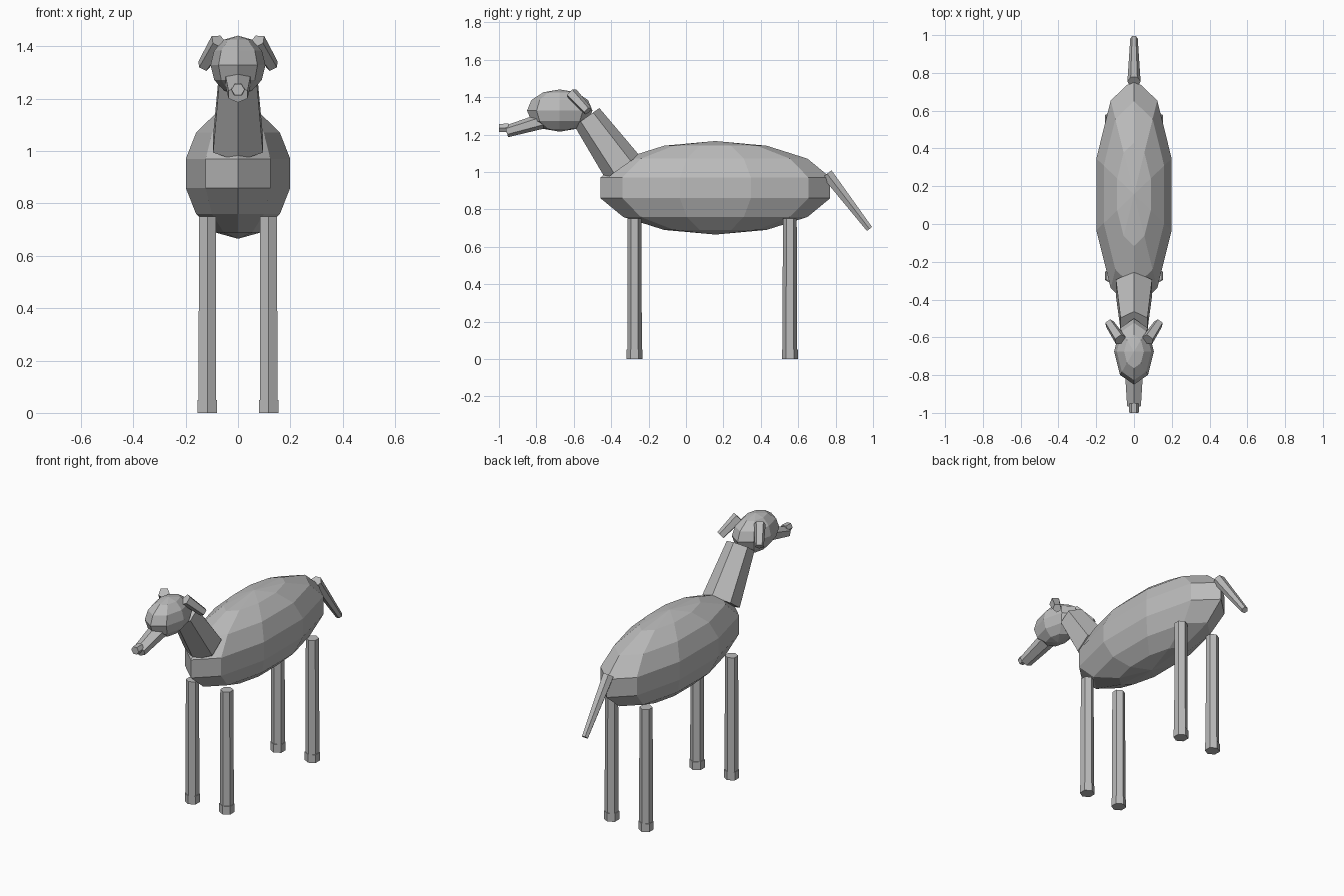
import bpy, bmesh
from math import sin, cos, tau
from mathutils import Vector, Matrix

cube = bpy.data.objects.get("Cube")
if cube:
    bpy.data.objects.remove(cube, do_unlink=True)

grey = bpy.data.materials.new("plain_grey")
grey.use_nodes = True
colour = (0.5, 0.5, 0.5, 1)
grey.diffuse_color = colour
grey.node_tree.nodes["Principled BSDF"].inputs["Base Color"].default_value = colour


def finish(name, bm):
    bmesh.ops.recalc_face_normals(bm, faces=bm.faces[:])
    mesh = bpy.data.meshes.new(name)
    bm.to_mesh(mesh)
    bm.free()
    mesh.materials.append(grey)
    obj = bpy.data.objects.new(name, mesh)
    bpy.context.collection.objects.link(obj)
    return obj


def ellipsoid(name, centre, radii, segments, rings):
    bm = bmesh.new()
    place = Matrix.Translation(centre) @ Matrix.Diagonal((*radii, 1))
    bmesh.ops.create_uvsphere(bm, u_segments=segments, v_segments=rings, radius=1, matrix=place)
    return finish(name, bm)


def limb(name, start, end, r1, r2, sides=6, corner=(0, 1, 0), flat=1.0):
    """Tapered prism from start to end; its first corner points along `corner`."""
    a, b = Vector(start), Vector(end)
    axis = (b - a).normalized()
    u = Vector(corner)
    u = (u - axis * u.dot(axis)).normalized()
    v = axis.cross(u)
    bm = bmesh.new()
    loops = []
    for c, r in ((a, r1), (b, r2)):
        loops.append([bm.verts.new(c + r * (u * flat * cos(tau * i / sides) + v * sin(tau * i / sides)))
                      for i in range(sides)])
    low, high = loops
    bm.faces.new(low)
    bm.faces.new(high)
    for i in range(sides):
        j = (i + 1) % sides
        bm.faces.new((low[i], low[j], high[j], high[i]))
    return finish(name, bm)


# Torso and head
ellipsoid("body", (0, 0.157, 0.915), (0.215, 0.63, 0.25), 10, 7)
ellipsoid("head", (0, -0.675, 1.328), (0.105, 0.175, 0.113), 8, 6)

# Neck, snout, nose and tail
limb("neck", (0, -0.34, 1.026), (0, -0.53, 1.294), 0.11, 0.082)
limb("snout", (0, -0.77, 1.272), (0, -0.96, 1.216), 0.056, 0.042, corner=(0, 0, 1), flat=0.75)
limb("nose", (0, -0.95, 1.235), (0, -1.0, 1.235), 0.027, 0.025, corner=(1, 0, 0))
limb("tail", (0, 0.754, 0.99), (0, 0.981, 0.695), 0.035, 0.02, corner=(1, 0, 0))

# Paired ears and legs with hooves
for side, s in (("left", 1), ("right", -1)):
    limb(side + "_ear", (s * 0.073, -0.612, 1.42), (s * 0.131, -0.525, 1.326),
         0.034, 0.026, sides=5, corner=(s, 0, 1))
    for end, y in (("front", -0.275), ("rear", 0.555)):
        x = s * 0.117
        limb(f"{side}_{end}_leg", (x, y, 0.75), (x, y, 0.04), 0.037, 0.039)
        limb(f"{side}_{end}_hoof", (x, y, 0.05), (x, y, 0), 0.043, 0.043)
